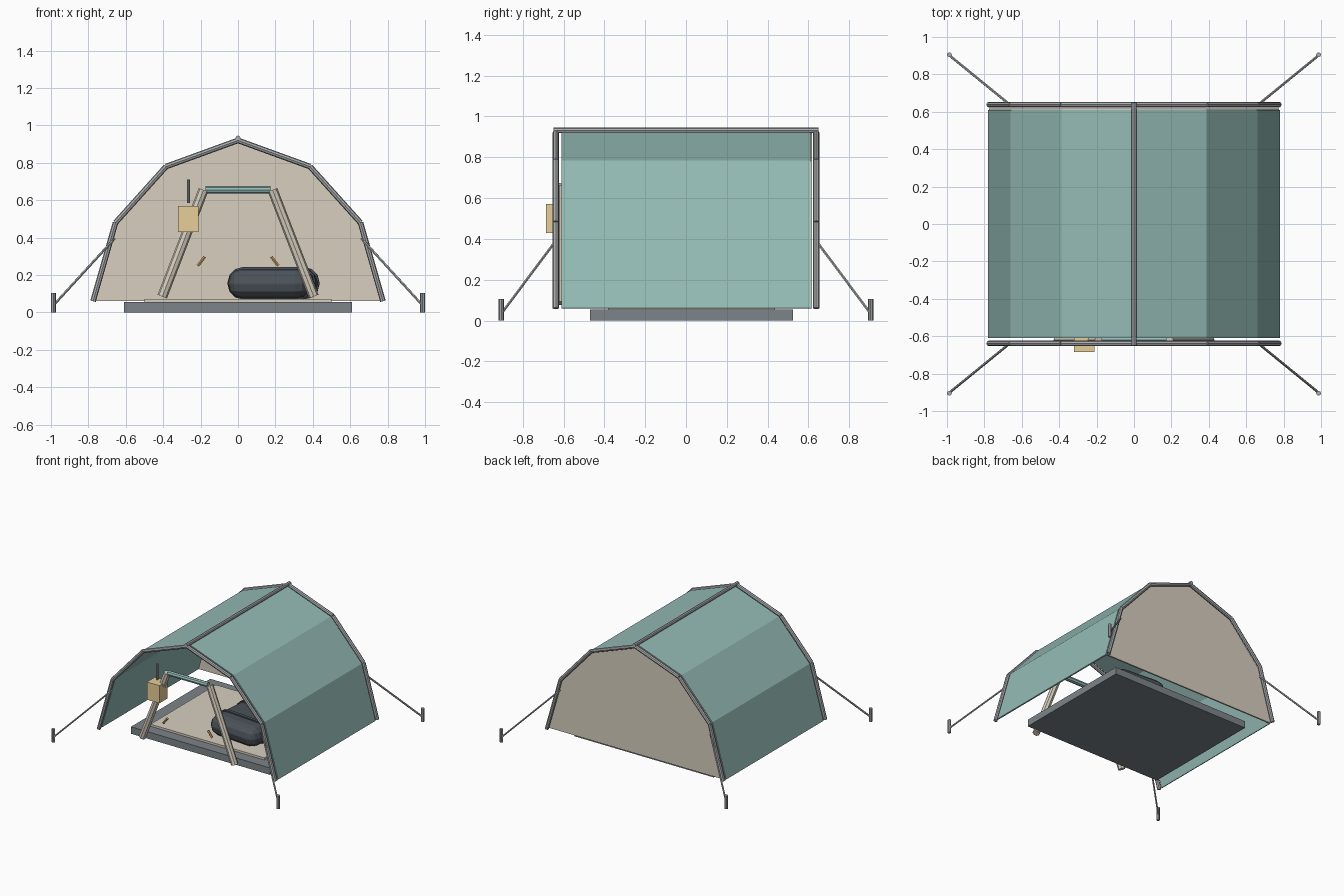
import bpy, bmesh, math
from mathutils import Vector

if "Cube" in bpy.data.objects:
    bpy.data.objects.remove(bpy.data.objects["Cube"])


def mat(name, r, g, b):
    m = bpy.data.materials.new(name)
    m.diffuse_color = (r, g, b, 1)
    m.use_nodes = True
    m.node_tree.nodes["Principled BSDF"].inputs["Base Color"].default_value = m.diffuse_color
    return m


TEAL = mat("teal_fabric", 0.30, 0.50, 0.47)
CREAM = mat("cream_fabric", 0.68, 0.62, 0.52)
SLATE = mat("slate", 0.20, 0.23, 0.25)
DARK = mat("dark_fabric", 0.07, 0.085, 0.10)
METAL = mat("metal", 0.40, 0.41, 0.42)
AMBER = mat("amber", 0.80, 0.62, 0.32)
ORANGE = mat("orange", 0.65, 0.36, 0.12)


def finish(name, bm, material):
    bmesh.ops.recalc_face_normals(bm, faces=bm.faces)
    me = bpy.data.meshes.new(name)
    bm.to_mesh(me)
    bm.free()
    ob = bpy.data.objects.new(name, me)
    bpy.context.collection.objects.link(ob)
    me.materials.append(material)
    return ob


def box(name, center, size, material, bevel=0, segs=1, turn=0):
    bm = bmesh.new()
    bmesh.ops.create_cube(bm, size=1)
    bmesh.ops.scale(bm, vec=size, verts=bm.verts)
    if bevel:
        bmesh.ops.bevel(bm, geom=bm.edges[:], offset=bevel, segments=segs,
                        profile=0.5, affect='EDGES')
    ob = finish(name, bm, material)
    ob.location = center
    ob.rotation_euler.z = turn
    return ob


def rods(name, pairs, radius, material, sides=8):
    bm = bmesh.new()
    for a, b in pairs:
        a, b = Vector(a), Vector(b)
        new = bmesh.ops.create_cone(bm, cap_ends=True, segments=sides, radius1=radius,
                                    radius2=radius, depth=(b - a).length)["verts"]
        bmesh.ops.rotate(bm, verts=new,
                         matrix=Vector((0, 0, 1)).rotation_difference(b - a).to_matrix())
        bmesh.ops.translate(bm, verts=new, vec=(a + b) / 2)
    return finish(name, bm, material)


# arch profile shared by the shell, the poles and the back wall
half = [(0.775, 0.06), (0.655, 0.48), (0.385, 0.78)]
arch = [(-x, z) for x, z in half] + [(0, 0.92)] + half[::-1]

# fabric shell
bm = bmesh.new()
rows = [[bm.verts.new((x, y, z)) for x, z in arch] for y in (-0.61, 0.61)]
for i in range(len(arch) - 1):
    bm.faces.new((rows[0][i], rows[0][i + 1], rows[1][i + 1], rows[1][i]))
shell = finish("tent_shell", bm, TEAL)
solid = shell.modifiers.new("thickness", 'SOLIDIFY')
solid.thickness = 0.01
solid.offset = 0

# back wall
bm = bmesh.new()
wall = bm.faces.new([bm.verts.new((x, 0.605, z)) for x, z in arch])
ext = bmesh.ops.extrude_face_region(bm, geom=[wall])["geom"]
bmesh.ops.translate(bm, vec=(0, 0.012, 0),
                    verts=[v for v in ext if isinstance(v, bmesh.types.BMVert)])
finish("back_wall", bm, CREAM)

# end arches and ridge pole
for name, y in (("front_arch_pole", -0.638), ("back_arch_pole", 0.638)):
    pts = [(x, y, z) for x, z in arch]
    rods(name, list(zip(pts, pts[1:])), 0.015, METAL)
rods("ridge_pole", [((0, -0.65, 0.932), (0, 0.65, 0.932))], 0.014, METAL)

# guy lines and stakes
for sx, side in ((-1, "left"), (1, "right")):
    for sy, end in ((-1, "front"), (1, "back")):
        rods(f"{end}_{side}_guy_line",
             [((sx * 0.66, sy * 0.635, 0.395), (sx * 0.985, sy * 0.9, 0.04))], 0.007, METAL, 6)
        rods(f"{end}_{side}_stake",
             [((sx * 0.987, sy * 0.905, 0), (sx * 0.987, sy * 0.905, 0.105))], 0.013, METAL)

# floor and mat
box("floor_base", (0, 0.027, 0.0275), (1.22, 0.995, 0.055), SLATE)
box("floor_mat", (0, 0.027, 0.0625), (1.0, 0.82, 0.018), CREAM)

# sleeping bag with quilted bands
turn = math.radians(-5)
box("sleeping_bag", (0.19, 0.02, 0.154), (0.44, 0.70, 0.158), DARK, 0.075, 3, turn)
for i, d in enumerate((-0.2, 0, 0.2)):
    bm = bmesh.new()
    bmesh.ops.create_cube(bm, size=1)
    bmesh.ops.scale(bm, vec=(0.455, 0.025, 0.172), verts=bm.verts)
    long_edges = [e for e in bm.edges
                  if abs(e.verts[0].co.y - e.verts[1].co.y) > 0.01]
    bmesh.ops.bevel(bm, geom=long_edges, offset=0.078, segments=3, profile=0.5, affect='EDGES')
    band = finish(f"bag_band_{i + 1}", bm, DARK)
    band.location = (0.19 - d * math.sin(turn), 0.02 + d * math.cos(turn), 0.156)
    band.rotation_euler.z = turn

# rolled door flaps, top roll and zip pulls
for sx, side in ((-1, "left"), (1, "right")):
    rods(f"{side}_door_roll", [((sx * 0.405, -0.62, 0.085), (sx * 0.185, -0.62, 0.655))],
         0.027, CREAM, 8)
    rods(f"{side}_zip_pull", [((sx * 0.215, -0.63, 0.25), (sx * 0.178, -0.63, 0.298))],
         0.009, ORANGE, 6)
rods("top_door_roll", [((-0.175, -0.62, 0.655), (0.175, -0.62, 0.655))], 0.02, TEAL)

# hanging lantern
box("lantern", (-0.265, -0.635, 0.5), (0.11, 0.10, 0.14), AMBER)
rods("lantern_hanger", [((-0.265, -0.635, 0.585), (-0.265, -0.635, 0.71))], 0.008, METAL)
